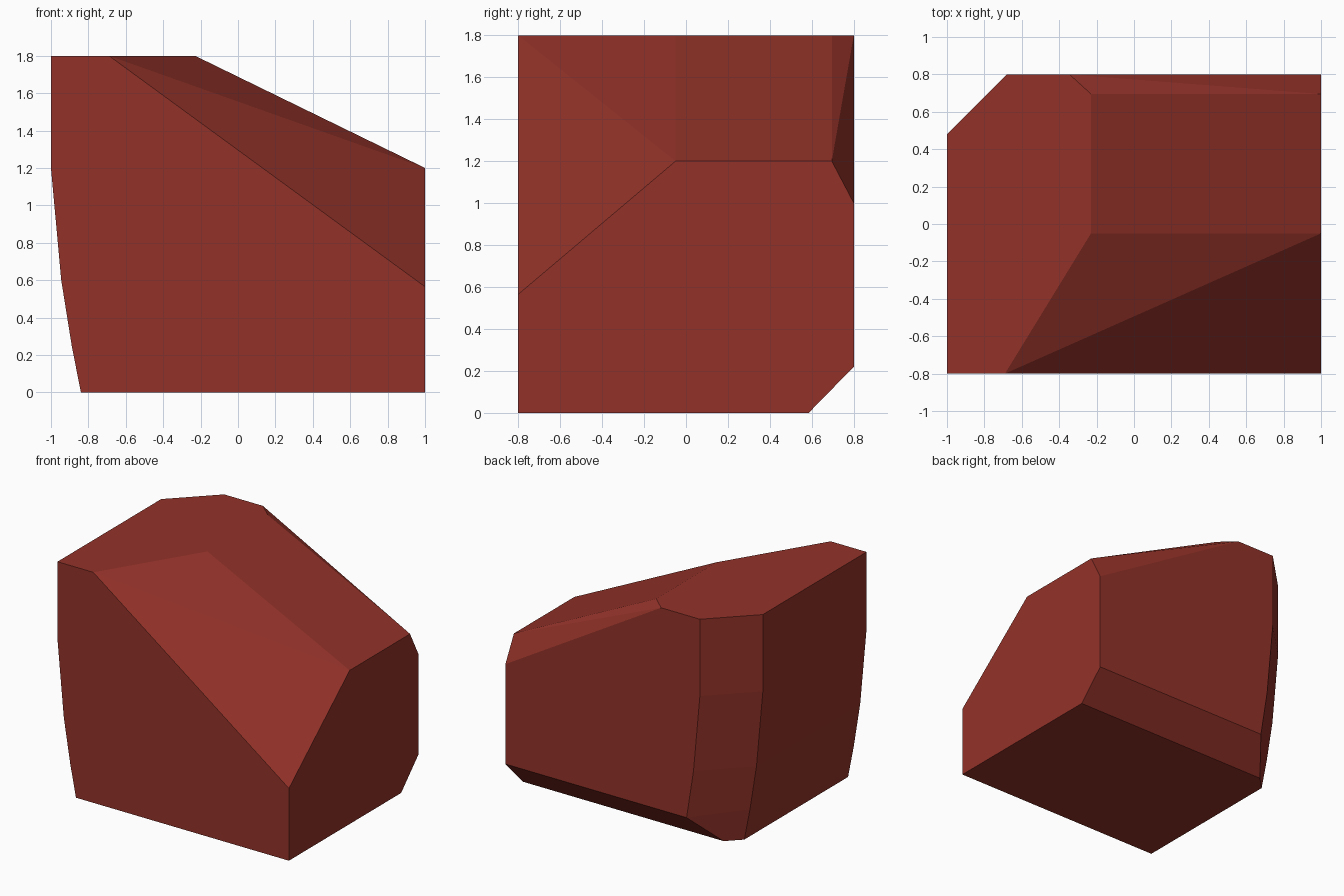
import bpy, bmesh, math

if "Cube" in bpy.data.objects:
    bpy.data.objects.remove(bpy.data.objects["Cube"])

# Single flat colour
red = bpy.data.materials.new("brick red")
red.diffuse_color = (0.29, 0.032, 0.022, 1)
red.use_nodes = True
red.node_tree.nodes["Principled BSDF"].inputs["Base Color"].default_value = red.diffuse_color

HW, HD, H = 1.0, 0.8, 1.8   # half width, half depth, height
CH = 0.32                   # vertical corner chamfer

# Left side curves inward toward the base: (z, x)
left_profile = [(H, -HW), (1.2, -HW), (0.6, -0.945), (0.25, -0.889), (0.0, -0.84)]

pts = []
for z, x in left_profile:
    pts += [(x, -HD, z), (x, HD - CH, z)]
    if z > 0.3:
        pts.append((x + CH, HD, z))
# Chamfered bottom edge at the back
pts += [(-0.565, HD, 0.22), (-0.735, 0.585, 0)]
# Right side outline: (y, z)
pts += [(HW, y, z) for y, z in [(-HD, 0), (-HD, 0.565), (-0.05, 1.2), (0.695, 1.2),
                                (HD, 1.0), (HD, 0.22), (0.585, 0)]]
# Right border of the flat top
pts += [(x, y, H) for x, y in [(-0.69, -HD), (-0.23, -0.05), (-0.23, 0.695), (-0.345, HD)]]

# Wrap the corners into a faceted rock and merge the coplanar triangles
bm = bmesh.new()
for p in pts:
    bm.verts.new(p)
hull = bmesh.ops.convex_hull(bm, input=bm.verts)
loose = [v for v in bm.verts if not v.link_faces]
bmesh.ops.delete(bm, geom=loose, context='VERTS')
bmesh.ops.dissolve_limit(bm, angle_limit=math.radians(0.5), verts=bm.verts, edges=bm.edges)
bmesh.ops.recalc_face_normals(bm, faces=bm.faces)
mesh = bpy.data.meshes.new("faceted_block")
bm.to_mesh(mesh)
bm.free()
mesh.materials.append(red)
block = bpy.data.objects.new("faceted_block", mesh)
bpy.context.collection.objects.link(block)
